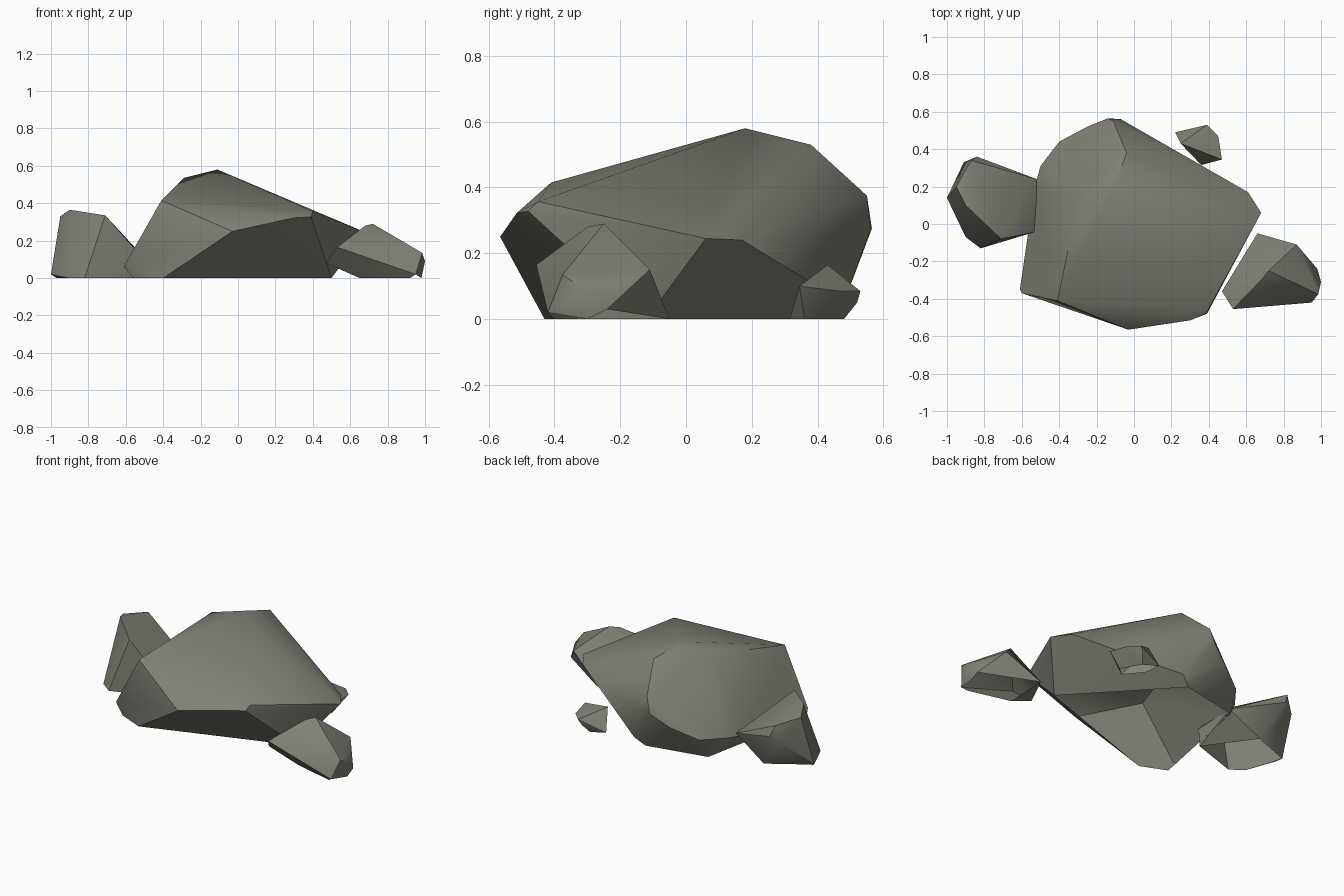
import bpy
import bmesh
import math
from mathutils import Vector

# Remove the default object
default_object = bpy.data.objects.get("Cube")
if default_object:
    bpy.data.objects.remove(default_object, do_unlink=True)


def make_material(name, colour):
    material = bpy.data.materials.new(name)
    material.use_nodes = True
    material.diffuse_color = colour
    shader = material.node_tree.nodes["Principled BSDF"]
    shader.inputs["Base Color"].default_value = colour
    shader.inputs["Roughness"].default_value = 0.9
    return material


def is_ground_face(face):
    return face.normal.z < -0.8 and all(v.co.z < 0.035 for v in face.verts)


def make_rock(name, material, corners):
    """Wrap a convex stone around its corners and leave it open below."""
    mesh = bpy.data.meshes.new(name)
    bm = bmesh.new()
    for corner in corners:
        bm.verts.new(Vector(corner))
    hull = bmesh.ops.convex_hull(bm, input=bm.verts[:])

    # Drop corners that ended up inside the stone
    buried = set(hull["geom_interior"]) | set(hull["geom_unused"])
    buried_verts = [v for v in buried if isinstance(v, bmesh.types.BMVert)]
    bmesh.ops.delete(bm, geom=buried_verts, context="VERTS")

    # Remove the hidden faces that rest on the ground
    bmesh.ops.recalc_face_normals(bm, faces=bm.faces[:])
    bm.normal_update()
    ground = [face for face in bm.faces if is_ground_face(face)]
    bmesh.ops.delete(bm, geom=ground, context="FACES")

    # Merge nearly coplanar triangles into broad facets
    bmesh.ops.dissolve_limit(bm, angle_limit=math.radians(3),
                             verts=bm.verts[:], edges=bm.edges[:])
    bm.to_mesh(mesh)
    bm.free()
    mesh.materials.append(material)

    rock = bpy.data.objects.new(name, mesh)
    bpy.context.collection.objects.link(rock)
    bpy.ops.object.select_all(action="DESELECT")
    rock.select_set(True)
    bpy.context.view_layer.objects.active = rock
    bpy.ops.object.shade_smooth_by_angle(angle=math.radians(36))
    return rock


stone = make_material("grey_stone", (0.22, 0.22, 0.185, 1.0))

# Large boulder: crown, front ridge, right tip, back, left side, base
crown = [(-.11, .18, .58), (-.04, .38, .53), (-.29, .15, .535)]
front_ridge = [(-.41, -.41, .415), (-.03, -.565, .25),
               (.3, -.515, .322), (.39, -.48, .328), (.4, -.45, .357)]
right_tip = [(.68, .06, .245), (.61, .17, .24), (.6, .12, .205),
             (.63, .04, .19)]
back_side = [(-.11, .55, .375), (-.14, .565, .275), (-.07, .56, .27),
             (.03, .48, .05), (-.25, .52, .2), (-.4, .44, .13)]
left_side = [(-.61, -.35, .06), (-.6, -.37, .08), (-.5, .31, .12),
             (-.53, .2, .1)]
base = [(-.4, -.43, 0), (-.56, -.36, 0), (-.415, .37, 0),
        (-.03, .45, 0), (.5, -.12, 0)]
make_rock("large_boulder", stone,
          crown + front_ridge + right_tip + back_side + left_side + base)

# Tall rock leaning against the right side of the boulder
tall_top = [(-.9, .1, .365), (-.95, .2, .33), (-.87, .34, .31),
            (-.71, -.08, .335)]
tall_sides = [(-.91, .33, .2), (-.84, .36, .24), (-.52, .24, .13),
              (-.52, -.04, .12), (-1, .14, .02)]
tall_base = [(-.97, .12, 0), (-.9, -.07, 0), (-.82, -.13, 0),
             (-.52, -.03, 0), (-.73, .26, 0)]
make_rock("tall_rock", stone, tall_top + tall_sides + tall_base)

# Low wedge rock on the left
wedge_top = [(.72, -.25, .29), (.68, -.3, .28), (.53, -.455, .165),
             (.87, -.11, .15)]
wedge_sides = [(.47, -.36, .08), (.985, -.375, .135), (1, -.31, .09),
               (.95, -.42, .02), (.98, -.24, .03)]
wedge_base = [(.66, -.05, 0), (.65, -.33, 0), (.92, -.4, 0), (.98, -.3, 0)]
make_rock("wedge_rock", stone, wedge_top + wedge_sides + wedge_base)

# Small loose stone behind the boulder
pebble_top = [(.25, .43, .165), (.39, .53, .085), (.45, .47, .085),
              (.47, .345, .1), (.22, .49, .03)]
pebble_base = [(.27, .42, 0), (.36, .315, 0), (.41, .36, 0),
               (.34, .48, 0), (.37, .52, .05)]
make_rock("loose_stone", stone, pebble_top + pebble_base)
